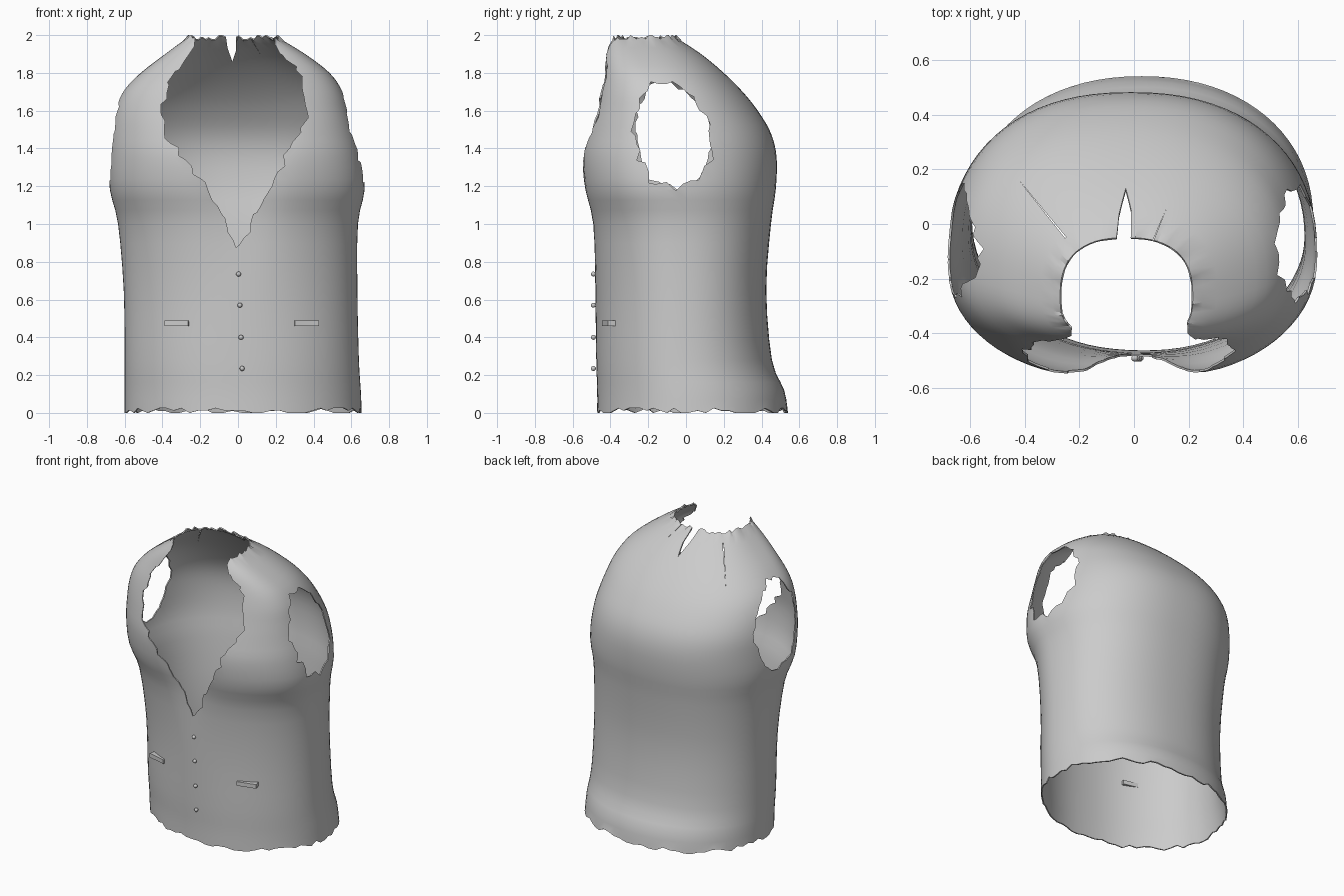
import bpy, bmesh, math, random
from mathutils import Vector

if "Cube" in bpy.data.objects:
    bpy.data.objects.remove(bpy.data.objects["Cube"])

random.seed(4)
cloth = bpy.data.materials.new("grey cloth")
cloth.diffuse_color = (0.6, 0.6, 0.6, 1)
cloth.use_nodes = True
cloth.node_tree.nodes["Principled BSDF"].inputs["Base Color"].default_value = cloth.diffuse_color


def make_object(name, bm):
    bmesh.ops.recalc_face_normals(bm, faces=bm.faces[:])
    me = bpy.data.meshes.new(name)
    bm.to_mesh(me)
    bm.free()
    me.materials.append(cloth)
    ob = bpy.data.objects.new(name, me)
    bpy.context.collection.objects.link(ob)
    return ob


def select(ob):
    bpy.ops.object.select_all(action='DESELECT')
    ob.select_set(True)
    bpy.context.view_layer.objects.active = ob


# Sections: z, left x, right x, front y, back y, front squareness, back squareness,
# front centre dip, depth of the widest line (0 front, 1 back)
SECTIONS = [
    (0.00, -0.60, 0.655, -0.475, 0.54, 2.0, 2.15, 0.005, 0.48),
    (0.12, -0.60, 0.65, -0.475, 0.52, 2.0, 2.15, 0.005, 0.48),
    (0.28, -0.60, 0.64, -0.48, 0.455, 2.0, 2.2, 0.005, 0.49),
    (0.65, -0.605, 0.632, -0.485, 0.425, 2.0, 2.25, 0.005, 0.49),
    (1.00, -0.635, 0.635, -0.515, 0.45, 2.05, 2.3, 0.03, 0.46),
    (1.18, -0.678, 0.67, -0.56, 0.475, 2.15, 2.3, 0.06, 0.43),
    (1.35, -0.683, 0.655, -0.575, 0.48, 2.2, 2.3, 0.07, 0.42),
    (1.48, -0.677, 0.625, -0.55, 0.45, 2.3, 2.3, 0.04, 0.42),
    (1.60, -0.655, 0.59, -0.515, 0.38, 2.45, 2.3, 0.0, 0.42),
    (1.70, -0.61, 0.555, -0.49, 0.30, 2.5, 2.3, 0.0, 0.42),
    (1.80, -0.515, 0.485, -0.465, 0.20, 2.6, 2.3, 0.0, 0.42),
    (1.90, -0.385, 0.355, -0.445, 0.08, 2.9, 2.4, 0.0, 0.42),
    (1.985, -0.27, 0.215, -0.415, -0.05, 3.2, 2.5, 0.0, 0.42)]
SEG, STEPS = 80, 3


def spline(a, b, c, d, t):
    return [q + 0.5 * t * ((r - p) + t * (2 * p - 5 * q + 4 * r - s + t * (3 * (q - r) + s - p)))
            for p, q, r, s in zip(a, b, c, d)]


def section_points(sec):
    z, x0, x1, yf, yb, nf, nb, dip, w = sec
    xc, yc = (x0 + x1) / 2, yf * (1 - w) + yb * w
    pts = []
    for i in range(SEG):
        a = 2 * math.pi * i / SEG
        c, s = math.cos(a), math.sin(a)
        n = nb if s > 0 else nf
        x = xc + (x1 - x0) / 2 * math.copysign(abs(c) ** (2 / n), c)
        y = yc + (yb - yc if s > 0 else yc - yf) * math.copysign(abs(s) ** (2 / n), s)
        if s < 0:
            y += dip * math.exp(-(x / 0.16) ** 2)
        pts.append(Vector((x, y, z)))
    return pts


rows = []
last = len(SECTIONS) - 1
for k in range(last):
    quad = [SECTIONS[min(max(k + j, 0), last)] for j in (-1, 0, 1, 2)]
    rows += [section_points(spline(*quad, t / STEPS)) for t in range(STEPS)]
rows.append(section_points(SECTIONS[-1]))

# Frayed hem and neck edge
for p in rows[0]:
    p.z = random.choice((0.0, 0.012, 0.025))
for p in rows[-1]:
    p.z = random.choice((1.98, 1.99, 2.0))

bm = bmesh.new()
grid = [[bm.verts.new(p) for p in row] for row in rows]
for a, b in zip(grid, grid[1:]):
    for i in range(SEG):
        j = (i + 1) % SEG
        bm.faces.new((a[i], a[j], b[j], b[i]))
body = make_object("vest_body", bm)
m = body.modifiers.new("thickness", 'SOLIDIFY')
m.thickness, m.offset = 0.008, -1


# Openings: ragged outlines pushed along an axis and cut from the shell
def ragged(pts, step=0.04, rough=0.016):
    out = []
    for p, q in zip(pts, pts[1:] + pts[:1]):
        p, q = Vector(p), Vector(q)
        n = max(1, round((q - p).length / step))
        for i in range(n):
            r = p.lerp(q, i / n)
            out.append((r.x + random.uniform(-rough, rough), r.y + random.uniform(-rough, rough)))
    return out


def cut(name, outline, axis, lo, hi):
    def place(p, d):
        return {'x': (d, p[0], p[1]), 'y': (p[0], d, p[1]), 'z': (p[0], p[1], d)}[axis]
    bm = bmesh.new()
    ends = [[bm.verts.new(place(p, d)) for p in outline] for d in (lo, hi)]
    n = len(outline)
    for e in ends:
        bm.faces.new(e)
    for i in range(n):
        j = (i + 1) % n
        bm.faces.new((ends[0][i], ends[0][j], ends[1][j], ends[1][i]))
    cutter = make_object(name, bm)
    cutter.hide_render = True
    m = body.modifiers.new(name, 'BOOLEAN')
    m.operation, m.solver, m.object = 'DIFFERENCE', 'EXACT', cutter
    return cutter


neck = [(0, 0.87), (0.1, 1.07), (0.2, 1.25), (0.29, 1.42), (0.36, 1.55), (0.34, 1.7),
        (0.32, 1.8), (0.22, 1.91), (0.15, 2.1), (-0.2, 2.1), (-0.25, 1.89),
        (-0.36, 1.76), (-0.395, 1.62), (-0.4, 1.48), (-0.3, 1.37), (-0.2, 1.24), (-0.1, 1.06)]
arm = [(-0.04, 1.19), (0.07, 1.23), (0.13, 1.35), (0.135, 1.48), (0.08, 1.6), (0.0, 1.7),
       (-0.08, 1.75), (-0.19, 1.74), (-0.25, 1.65), (-0.275, 1.5), (-0.25, 1.35), (-0.19, 1.23)]
cutters = [
    cut("neck_cutter", ragged(neck), 'y', -1, -0.2),
    cut("right_arm_cutter", ragged(arm), 'x', 0.3, 1),
    cut("left_arm_cutter", ragged(arm), 'x', -1, -0.3),
    cut("nape_notch_cutter", [(-0.03, 1.86), (-0.01, 1.92), (-0.015, 2.1), (-0.08, 2.1),
                              (-0.055, 1.93)], 'y', -0.2, 0.4)]
# Short slits in the shoulders
for i, (x0, y0, x1, y1) in enumerate([(-0.42, 0.16, -0.25, -0.05), (0.12, 0.06, 0.07, -0.06)]):
    cutters.append(cut("slit_cutter_%d" % i, [(x0, y0), (x1 + 0.002, y1 + 0.002),
                                              (x1 - 0.002, y1 - 0.002)], 'z', 1.6, 2.2))

select(body)
for m in list(body.modifiers):
    bpy.ops.object.modifier_apply(modifier=m.name)
for c in cutters:
    bpy.data.objects.remove(c)
bpy.ops.object.shade_smooth_by_angle(angle=math.radians(35))

# Buttons down the front
for i, (x, z) in enumerate([(0.003, 0.735), (0.01, 0.57), (0.016, 0.4), (0.022, 0.235)]):
    bm = bmesh.new()
    bmesh.ops.create_uvsphere(bm, u_segments=12, v_segments=8, radius=0.013)
    ob = make_object("button_%d" % (i + 1), bm)
    ob.location = (x, -0.49, z)
    select(ob)
    bpy.ops.object.shade_smooth_by_angle(angle=math.radians(60))

# Pocket flaps set through the front
for name, x, turn in (("left_pocket", -0.322, -0.25), ("right_pocket", 0.36, 0.25)):
    bm = bmesh.new()
    bmesh.ops.create_cube(bm, size=1)
    bmesh.ops.scale(bm, vec=(0.13, 0.04, 0.028), verts=bm.verts[:])
    ob = make_object(name, bm)
    ob.location = (x, -0.41, 0.475)
    ob.rotation_euler.z = turn
